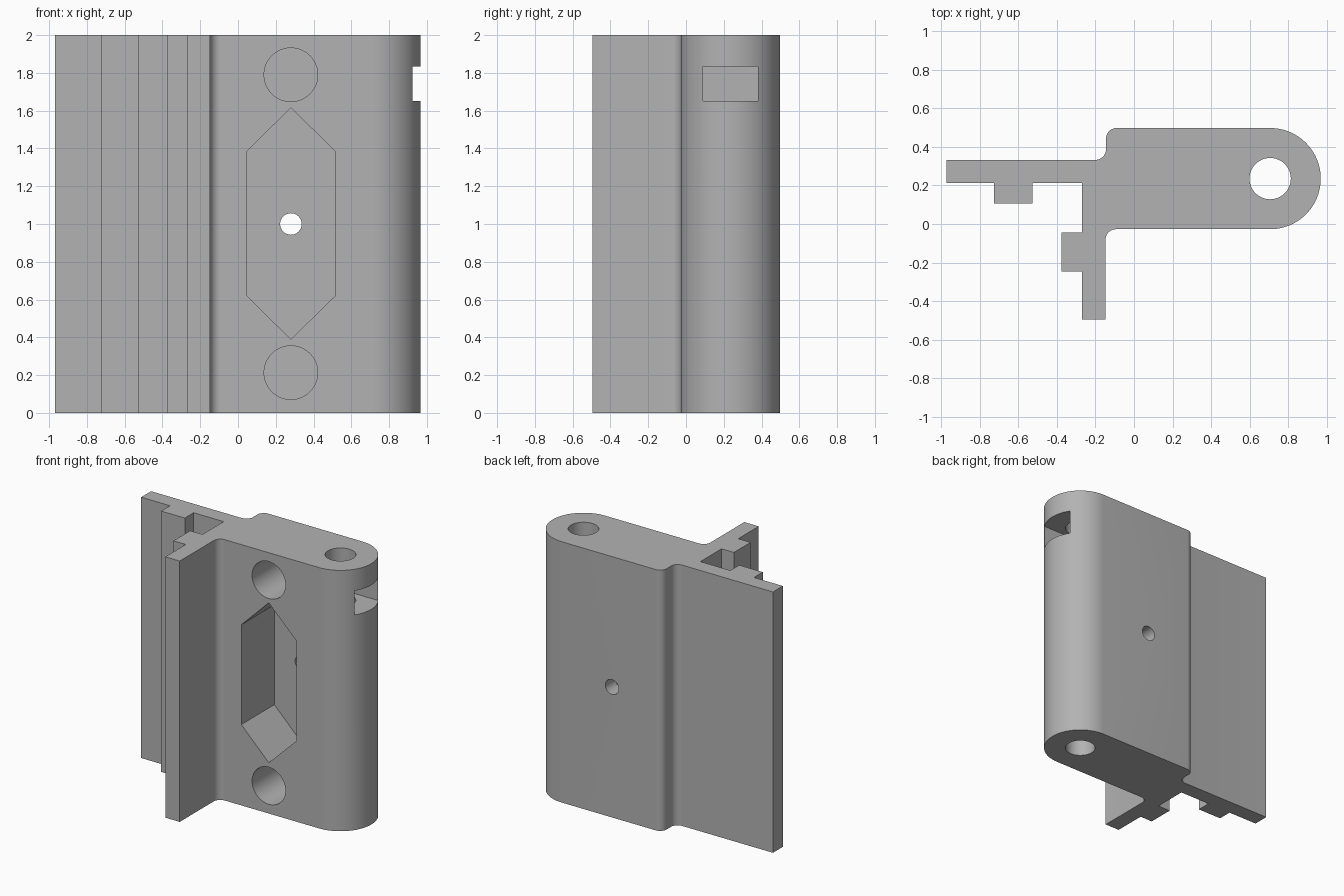
import bpy, bmesh
from math import cos, sin, pi, radians
from mathutils import Matrix

cube = bpy.data.objects.get("Cube")
if cube:
    bpy.data.objects.remove(cube, do_unlink=True)

HEIGHT = 2.0
FRONT, BACK = -0.027, 0.497            # faces of the thick block
PIN = (0.705, 0.235)                   # hinge pin axis
BOLT_X = 0.28

grey = bpy.data.materials.new("plain grey")
grey.use_nodes = True
grey.diffuse_color = (0.45, 0.45, 0.45, 1)
grey.node_tree.nodes["Principled BSDF"].inputs["Base Color"].default_value = (0.45, 0.45, 0.45, 1)


def arc(cx, cy, r, start, end, n):
    """Points along an arc, angles in degrees."""
    angles = [radians(start + (end - start) * i / n) for i in range(n + 1)]
    return [(cx + r * cos(a), cy + r * sin(a)) for a in angles]


def prism(name, outline, low, high, along="z"):
    """Extrude a closed 2D outline along z, or an (x, z) outline along y."""
    bm = bmesh.new()
    if along == "z":
        verts = [bm.verts.new((u, v, low)) for u, v in outline]
        step = (0, 0, high - low)
    else:
        verts = [bm.verts.new((u, low, v)) for u, v in outline]
        step = (0, high - low, 0)
    face = bm.faces.new(verts)
    top = bmesh.ops.extrude_face_region(bm, geom=[face])["geom"]
    moved = [g for g in top if isinstance(g, bmesh.types.BMVert)]
    bmesh.ops.translate(bm, verts=moved, vec=step)
    bmesh.ops.recalc_face_normals(bm, faces=bm.faces)
    mesh = bpy.data.meshes.new(name)
    bm.to_mesh(mesh)
    bm.free()
    mesh.materials.append(grey)
    obj = bpy.data.objects.new(name, mesh)
    bpy.context.collection.objects.link(obj)
    return obj


def circle(cx, cy, r, n=48):
    return arc(cx, cy, r, 0, 360, n)[:-1]


# Extruded section: block with rounded end, back flange and front flange
r = 0.055
section = [(-0.97, 0.332), (-0.97, 0.212),
           (-0.725, 0.212), (-0.725, 0.105), (-0.525, 0.105), (-0.525, 0.212),   # back flange rib
           (-0.27, 0.212), (-0.27, -0.045),
           (-0.375, -0.045), (-0.375, -0.247), (-0.27, -0.247),                  # front flange rib
           (-0.27, -0.495), (-0.148, -0.495)]
section += arc(-0.148 + r, FRONT - r, r, 180, 90, 10)
section += arc(*PIN, (BACK - FRONT) / 2, -90, 90, 48)
section += arc(-0.145 + r, BACK - r, r, 90, 180, 10)
section += arc(-0.145 - r, 0.332 + r, r, 0, -90, 10)
bracket = prism("hinge_bracket", section, 0, HEIGHT)

# Cutters: pin bore, latch slot, hexagonal pocket, bolt hole, round pockets
depth = FRONT + 0.4
hexagon = [(BOLT_X, 0.39), (0.515, 0.62), (0.515, 1.385),
           (BOLT_X, 1.615), (0.047, 1.385), (0.047, 0.62)]
slot = [(0.57, 0.09), (1.1, 0.09), (1.1, 0.38), (0.57, 0.38)]
cutters = [prism("pin_bore_cutter", circle(*PIN, 0.107), -0.1, HEIGHT + 0.1),
           prism("slot_cutter", slot, 1.65, 1.835),
           prism("hex_pocket_cutter", hexagon, FRONT - 0.1, depth, "y"),
           prism("bolt_hole_cutter", circle(BOLT_X, 1.0, 0.057, 32), FRONT - 0.2, BACK + 0.1, "y")]
for z in (0.213, 1.79):
    cutters.append(prism("round_pocket_cutter", circle(BOLT_X, z, 0.142), FRONT - 0.1, depth, "y"))

bpy.ops.object.select_all(action="DESELECT")
bpy.context.view_layer.objects.active = bracket
bracket.select_set(True)
for cutter in cutters:
    cutter.hide_render = True
    mod = bracket.modifiers.new(cutter.name, "BOOLEAN")
    mod.operation = "DIFFERENCE"
    mod.solver = "EXACT"
    mod.object = cutter
    bpy.ops.object.modifier_apply(modifier=mod.name)
    bpy.data.objects.remove(cutter, do_unlink=True)

bpy.ops.object.shade_smooth_by_angle(angle=radians(30))
